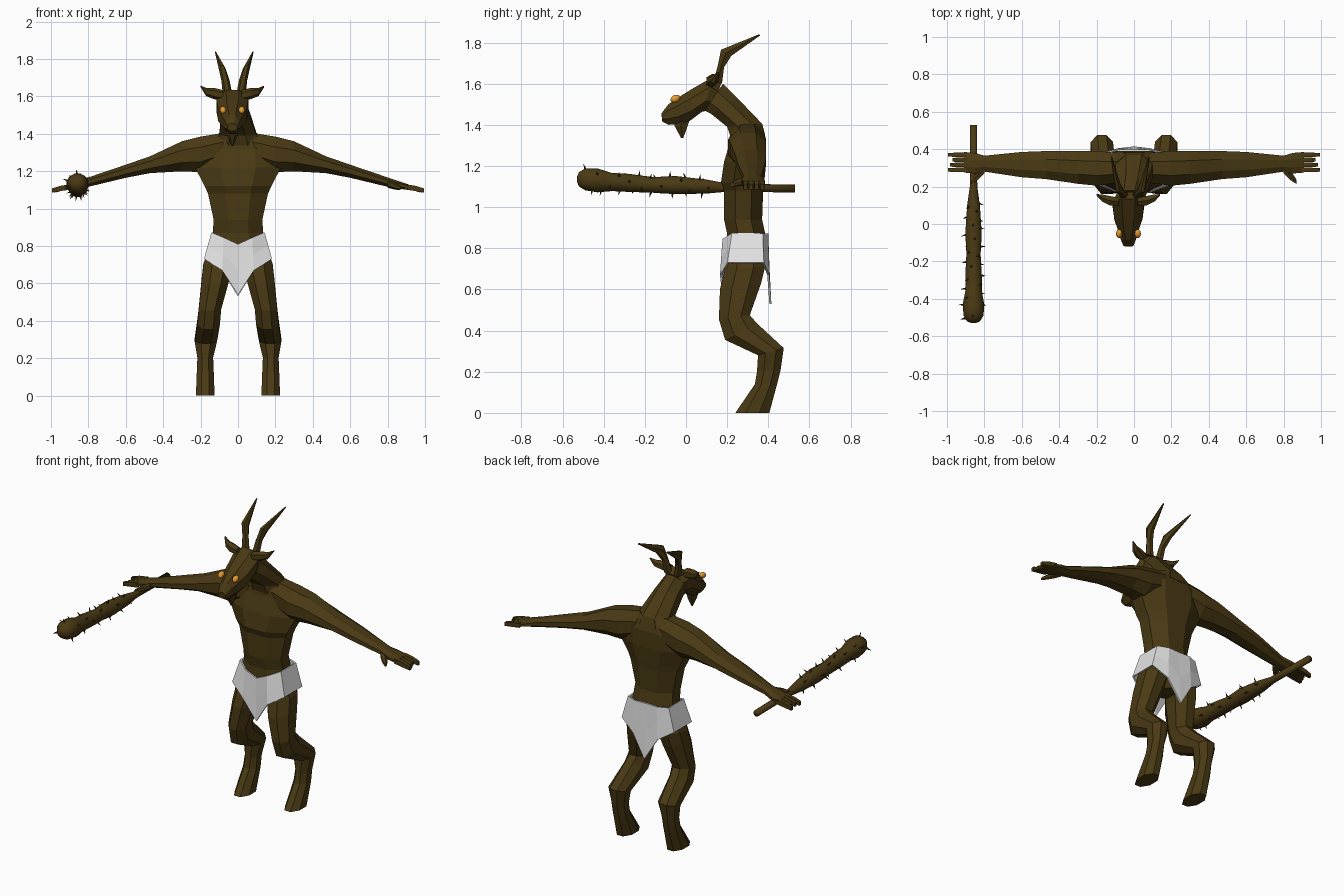
import bpy, bmesh, math, random
from mathutils import Vector, Matrix

random.seed(4)
start_cube = bpy.data.objects.get("Cube")
if start_cube:
    bpy.data.objects.remove(start_cube, do_unlink=True)


def make_material(name, colour):
    mat = bpy.data.materials.new(name)
    mat.use_nodes = True
    mat.diffuse_color = (*colour, 1)
    mat.node_tree.nodes["Principled BSDF"].inputs["Base Color"].default_value = (*colour, 1)
    return mat


HIDE = make_material("dark brown hide", (.068, .042, .007))
CLOTH = make_material("pale grey cloth", (.78, .78, .78))
AMBER = make_material("amber eye", (.8, .33, .03))


def finish(bm, name, mat, smooth=False):
    bmesh.ops.recalc_face_normals(bm, faces=bm.faces)
    mesh = bpy.data.meshes.new(name)
    bm.to_mesh(mesh)
    bm.free()
    mesh.materials.append(mat)
    for poly in mesh.polygons:
        poly.use_smooth = smooth
    obj = bpy.data.objects.new(name, mesh)
    bpy.context.collection.objects.link(obj)
    return obj


def loft(name, rings, sides=8, mat=HIDE, smooth=False):
    """Skin a closed tube through rings of (centre, half axis u, half axis v)."""
    bm = bmesh.new()
    loops = []
    grow = 1 / math.cos(math.pi / sides)
    for centre, u, v in rings:
        angles = [math.tau * (i + .5) / sides for i in range(sides)]
        loops.append([bm.verts.new(centre + grow * (u * math.cos(a) + v * math.sin(a)))
                      for a in angles])
    for low, high in zip(loops, loops[1:]):
        for i in range(sides):
            j = (i + 1) % sides
            bm.faces.new((low[i], low[j], high[j], high[i]))
    bm.faces.new(loops[0])
    bm.faces.new(loops[-1])
    return finish(bm, name, mat, smooth)


def profile(points, side=1, shift=0):
    """Rings from side-profile points: front y, z, back y, z, centre x, half width."""
    rings = []
    for fy, fz, by, bz, x, half in points:
        front, back = Vector((0, fy, fz)), Vector((0, by, bz))
        middle = (front + back) / 2 + Vector((side * x + shift, 0, 0))
        rings.append((middle, (back - front) / 2, Vector((half, 0, 0))))
    return rings


def sideways(points, side=1, shift=0):
    """Rings along x: x, low y, high y, low z, high z."""
    return [(Vector((side * x + shift, (y0 + y1) / 2, (z0 + z1) / 2)),
             Vector((0, (y1 - y0) / 2, 0)), Vector((0, 0, (z1 - z0) / 2)))
            for x, y0, y1, z0, z1 in points]


# Torso, neck and head
loft("torso", profile([
    (.23, .65, .35, .65, 0, .06),
    (.195, .74, .385, .74, 0, .16),
    (.2, .87, .385, .87, 0, .135),
    (.185, .94, .37, .94, 0, .13),
    (.185, 1.08, .375, 1.08, 0, .16),
    (.17, 1.12, .38, 1.12, 0, .178),
    (.185, 1.22, .39, 1.22, 0, .23),
    (.215, 1.32, .39, 1.32, 0, .225),
    (.225, 1.4, .37, 1.405, 0, .1)]))

HEAD_X = -.03
loft("neck", profile([
    (.22, 1.33, .385, 1.35, 0, .13),
    (.2, 1.39, .37, 1.405, 0, .1),
    (.12, 1.455, .25, 1.53, -.012, .078),
    (.09, 1.47, .18, 1.6, -.025, .07)]))
loft("head", profile([
    (.13, 1.47, .17, 1.6, 0, .065),
    (.08, 1.465, .135, 1.635, 0, .085),
    (.02, 1.42, .03, 1.575, 0, .075),
    (-.03, 1.405, -.05, 1.525, 0, .052),
    (-.085, 1.4, -.085, 1.5, 0, .04),
    (-.115, 1.415, -.12, 1.455, 0, .026)], shift=HEAD_X))
loft("beard", profile([
    (-.06, 1.42, .02, 1.43, 0, .03),
    (-.055, 1.395, .005, 1.385, 0, .024),
    (-.024, 1.335, -.014, 1.335, 0, .004)], shift=HEAD_X), sides=6)

for side, word in ((1, "left"), (-1, "right")):
    # Horns, ears and eyes
    loft(word + "_horn", profile([
        (.135, 1.61, .175, 1.6, .035, .022),
        (.155, 1.69, .185, 1.68, .047, .019),
        (.17, 1.765, .22, 1.735, .065, .016),
        (.355, 1.84, .36, 1.834, .1, .003)], side, HEAD_X + .01), sides=6)
    loft(word + "_ear", sideways([
        (.05, .1, .14, 1.58, 1.63),
        (.1, .1, .15, 1.59, 1.642),
        (.14, .12, .158, 1.605, 1.643),
        (.17, .152, .16, 1.65, 1.657)], side, HEAD_X), sides=6)
    bm = bmesh.new()
    place = (Matrix.Translation((HEAD_X + side * .05, -.052, 1.527))
             @ Matrix.Rotation(math.radians(25), 4, "X")
             @ Matrix.Diagonal((.017, .025, .018, 1)))
    bmesh.ops.create_uvsphere(bm, u_segments=12, v_segments=8, radius=1, matrix=place)
    finish(bm, word + "_eye", AMBER, True)

    # Arm, from inside the chest to the palm
    loft(word + "_arm", sideways([
        (.08, .22, .38, 1.24, 1.405),
        (.2, .205, .39, 1.195, 1.385),
        (.3, .215, .39, 1.2, 1.36),
        (.47, .24, .39, 1.19, 1.28),
        (.6, .25, .385, 1.165, 1.235),
        (.8, .28, .365, 1.117, 1.167),
        (.85, .27, .38, 1.108, 1.15),
        (.91, .275, .385, 1.1, 1.13)], side))
    # Fingers and thumb
    for number in range(4):
        y = .289 + number * .027
        tip = .995 - .012 * (number % 3)
        loft(f"{word}_finger_{number + 1}", sideways([
            (.89, y - .012, y + .012, 1.103, 1.132),
            (.95, y - .012, y + .012, 1.094, 1.122),
            (tip, y - .009, y + .009, 1.086, 1.108)], side), sides=4)
    loft(word + "_thumb", sideways([
        (.8, .27, .33, 1.115, 1.15),
        (.835, .235, .29, 1.105, 1.138),
        (.87, .213, .235, 1.1, 1.118)], side), sides=6)

    # Leg with backward hock, ending in a flat hoof
    loft(word + "_leg", profile([
        (.205, .78, .375, .78, .085, .07),
        (.19, .7, .385, .71, .105, .08),
        (.165, .6, .365, .63, .122, .073),
        (.16, .455, .31, .475, .15, .06),
        (.19, .355, .345, .435, .157, .06),
        (.35, .28, .475, .315, .172, .06),
        (.345, .2, .46, .21, .175, .042),
        (.335, .14, .44, .13, .175, .045),
        (.24, 0, .405, 0, .175, .05)], side))

# Loincloth: columns of top x, y, z then hem x, y, z, from front centre to back centre
half = [((0, .185, .81), (0, .185, .54)),
        ((.075, .182, .845), (.085, .17, .67)),
        ((.138, .225, .872), (.178, .205, .73)),
        ((.138, .37, .872), (.178, .375, .73)),
        ((.075, .395, .872), (.085, .4, .67)),
        ((0, .392, .872), (0, .41, .53))]
mirrored = [tuple((-p[0], p[1], p[2]) for p in pair) for pair in half[-2:0:-1]]
bm = bmesh.new()
columns = []
for top, hem in half + mirrored:
    top, hem = Vector(top), Vector(hem)
    columns.append([bm.verts.new(top.lerp(hem, t)) for t in (0, .5, 1)])
for i, col in enumerate(columns):
    nxt = columns[(i + 1) % len(columns)]
    for row in range(2):
        bm.faces.new((col[row], nxt[row], nxt[row + 1], col[row + 1]))
cloth = finish(bm, "loincloth", CLOTH)
thick = cloth.modifiers.new("thickness", "SOLIDIFY")
thick.thickness = .01
thick.offset = 0

# Club held in the right hand: y, z, radius
CLUB_X = -.858
club = [(.53, 1.09, .019), (.2, 1.095, .02), (.1, 1.1, .034), (-.05, 1.107, .044),
        (-.16, 1.108, .038), (-.28, 1.118, .044), (-.36, 1.122, .044),
        (-.43, 1.13, .058), (-.49, 1.135, .053), (-.52, 1.135, .035), (-.53, 1.135, .012)]
loft("club", [(Vector((CLUB_X, y, z)), Vector((r, 0, 0)), Vector((0, 0, r)))
              for y, z, r in club], sides=12, smooth=True)

# Thorns spiral around the thick part of the club
bm = bmesh.new()
for i in range(34):
    y = .12 - i * .0185
    for (ya, za, ra), (yb, zb, rb) in zip(club, club[1:]):
        if yb <= y <= ya:
            t = (ya - y) / (ya - yb)
            z, r = za + t * (zb - za), ra + t * (rb - ra)
    angle = i * 2.4 + random.uniform(-.3, .3)
    out = Vector((math.cos(angle), random.uniform(-.4, .2), math.sin(angle))).normalized()
    spot = Vector((CLUB_X, y, z)) + out * (r + .009)
    turn = out.to_track_quat("Z", "Y").to_matrix().to_4x4()
    bmesh.ops.create_cone(bm, cap_ends=True, segments=5, radius1=.008, radius2=.0005,
                          depth=.034, matrix=Matrix.Translation(spot) @ turn)
finish(bm, "club_thorns", HIDE)
